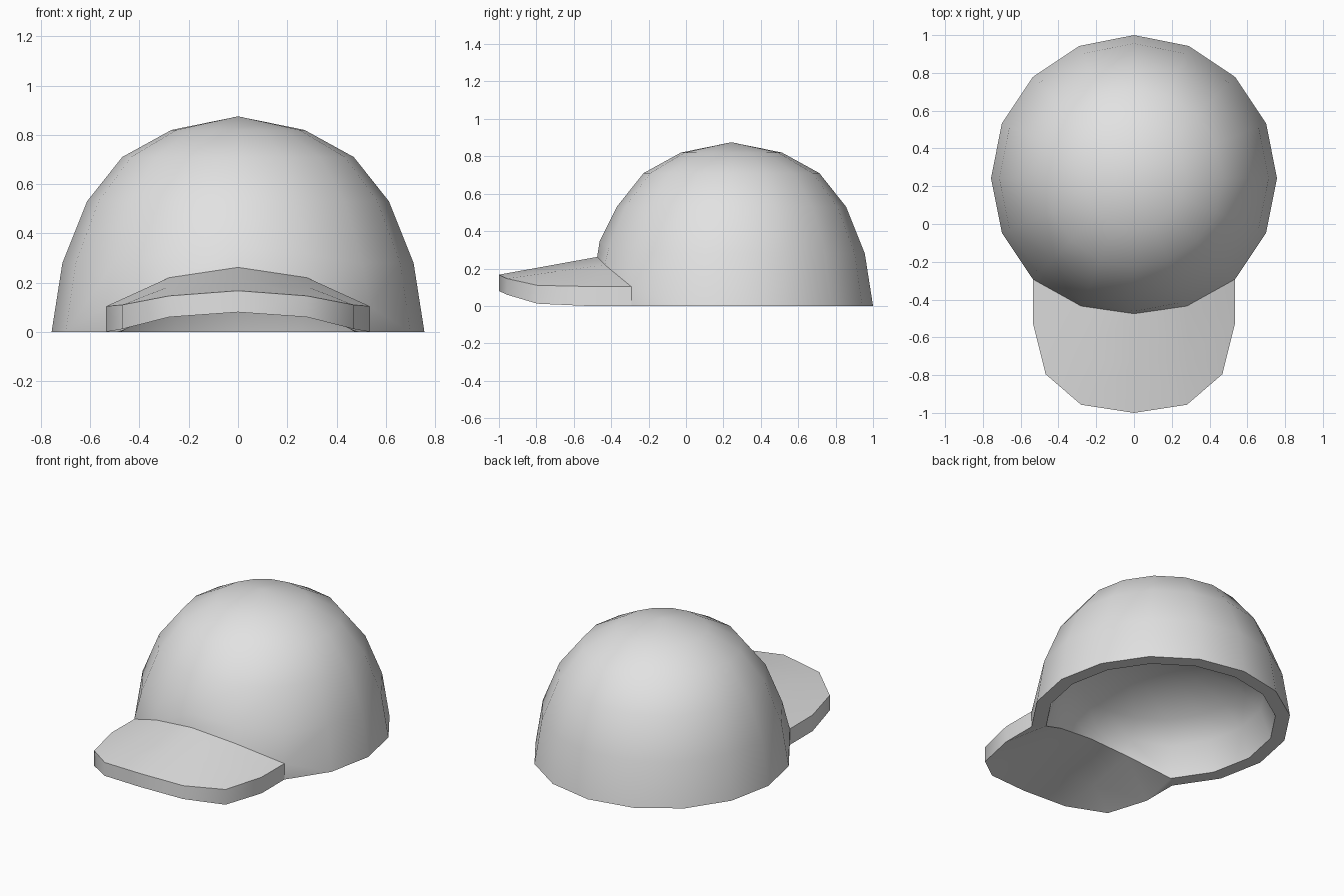
import bpy, bmesh, math
from math import sin, cos, pi

cube = bpy.data.objects.get("Cube")
if cube:
    bpy.data.objects.remove(cube, do_unlink=True)

grey = bpy.data.materials.new("light_grey")
grey.use_nodes = True
grey.diffuse_color = (0.76, 0.76, 0.76, 1)
grey.node_tree.nodes["Principled BSDF"].inputs["Base Color"].default_value = (0.76, 0.76, 0.76, 1)

SIDES = 16
CENTRE_Y = 0.243


def polar(r, step, z):
    """Point on the crown; step counts sixteenths of a turn from the front."""
    a = 2 * pi * step / SIDES
    return (r * sin(a), CENTRE_Y - r * cos(a), z)


def finish(bm, name):
    bmesh.ops.recalc_face_normals(bm, faces=bm.faces)
    mesh = bpy.data.meshes.new(name)
    bm.to_mesh(mesh)
    bm.free()
    mesh.materials.append(grey)
    ob = bpy.data.objects.new(name, mesh)
    bpy.context.collection.objects.link(ob)
    bpy.ops.object.select_all(action='DESELECT')
    ob.select_set(True)
    bpy.context.view_layer.objects.active = ob
    bpy.ops.object.shade_smooth_by_angle(angle=math.radians(45))


# Profiles as (radius, height); the lifts move front columns up to the brim
OUTER = [(0.757, 0), (0.713, 0.28), (0.613, 0.53), (0.47, 0.71), (0.27, 0.82)]
INNER = [(0.672, 0), (0.61, 0.18), (0.49, 0.29), (0.28, 0.38)]
BRIM_TOP = [(0.718, 0.262), (0.733, 0.22), (0.757, 0.103)]
BRIM_UNDER = [(0.64, 0.165), (0.655, 0.125), (0.672, 0)]
OUTER_RING = [(0.705, 0.345), (0.709, 0.315)]
INNER_RING = [(0.59, 0.225), (0.6, 0.205)]


def shell(bm, profile, edge_lift, ring_lift, top):
    """Dome of revolution with a lifted front; returns its lower edge."""
    lifts = [edge_lift, ring_lift]
    rings = []
    for i, base in enumerate(profile):
        ring = []
        for s in range(SIDES):
            from_front = min(s, SIDES - s)
            lift = lifts[i] if i < 2 else []
            r, z = lift[from_front] if from_front < len(lift) else base
            ring.append(bm.verts.new(polar(r, s, z)))
        rings.append(ring)
    pole = bm.verts.new((0, CENTRE_Y, top))
    for s in range(SIDES):
        t = (s + 1) % SIDES
        for low, high in zip(rings, rings[1:]):
            bm.faces.new((low[s], low[t], high[t], high[s]))
        bm.faces.new((rings[-1][s], rings[-1][t], pole))
    return rings[0]


# Crown: hollow dome, with a flat rim everywhere but under the brim
bm = bmesh.new()
outer = shell(bm, OUTER, BRIM_TOP, OUTER_RING, 0.875)
inner = shell(bm, INNER, BRIM_UNDER, INNER_RING, 0.42)
for s, neighbour in ((2, 3), (SIDES - 2, SIDES - 3)):
    foot = bm.verts.new(polar(OUTER[0][0], s, 0))
    bm.faces.new((foot, outer[s], outer[neighbour]))
    outer[s] = foot
for s in range(2, SIDES - 2):
    bm.faces.new((outer[s], outer[s + 1], inner[s + 1], inner[s]))
finish(bm, "crown")

# Brim: arched slab of three rows (root, middle, tip), mirrored about the centre
top_rows = [[polar(r, i, z) for i, (r, z) in enumerate(BRIM_TOP)],
            [(0, -0.74, 0.214), (0.283, -0.7, 0.183), (0.535, -0.525, 0.104)],
            [(0, -1, 0.167), (0.28, -0.957, 0.146), (0.468, -0.795, 0.11)]]
under_rows = [[polar(r, i, z) for i, (r, z) in enumerate(BRIM_UNDER)],
              [(0, -0.74, 0.12), (0.283, -0.7, 0.09), (0.535, -0.525, 0)],
              [(0, -1, 0.08), (0.28, -0.957, 0.06), (0.468, -0.795, 0.012)]]

bm = bmesh.new()
for side in (1, -1):
    def add(points):
        return [bm.verts.new((side * x, y, z)) for x, y, z in points]
    upper = [add(row) for row in top_rows]
    under = [add(row) for row in under_rows]
    foot = add([polar(OUTER[0][0], 2, 0)])[0]
    for rows in (upper, under):
        for near, far in zip(rows, rows[1:]):
            for i in range(2):
                bm.faces.new((near[i], near[i + 1], far[i + 1], far[i]))
    bm.faces.new((under[0][2], foot, under[1][2]))
    # Outer edge wall, from the root corner round to the tip centre
    wall_top = [row[2] for row in upper] + [upper[2][1], upper[2][0]]
    wall_low = [foot, under[1][2]] + under[2][::-1]
    for i in range(4):
        bm.faces.new((wall_top[i], wall_top[i + 1], wall_low[i + 1], wall_low[i]))
    # Root wall, closing the slab inside the crown
    for i in range(2):
        bm.faces.new((upper[0][i], upper[0][i + 1], under[0][i + 1], under[0][i]))
    bm.faces.new((upper[0][2], foot, under[0][2]))
bmesh.ops.remove_doubles(bm, verts=bm.verts, dist=0.0005)
finish(bm, "brim")
